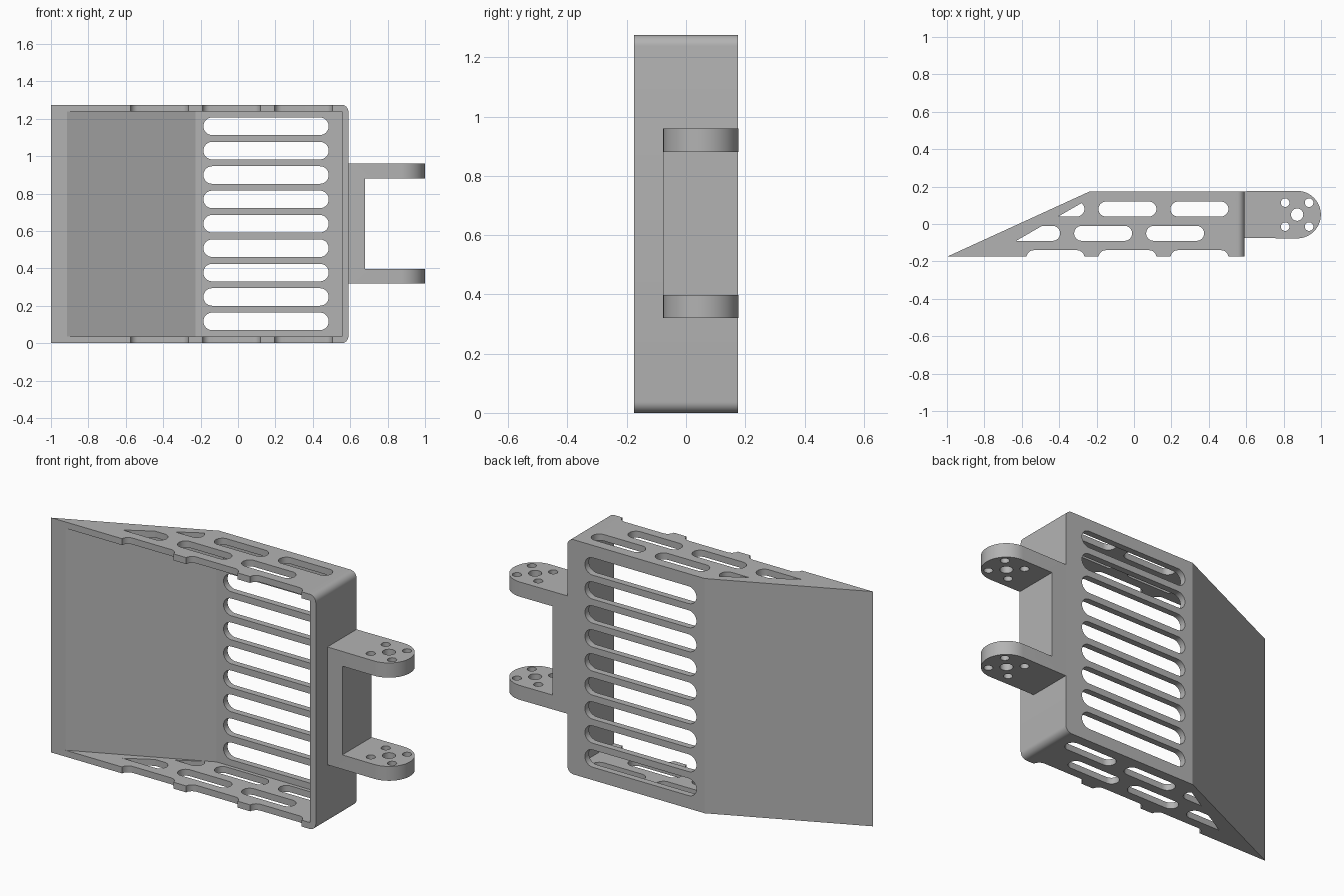
import bpy, bmesh, math
from mathutils import Vector

cube = bpy.data.objects.get("Cube")
if cube:
    bpy.data.objects.remove(cube, do_unlink=True)

grey = bpy.data.materials.new("matte grey")
grey.use_nodes = True
COLOUR = (0.45, 0.45, 0.45, 1)
grey.diffuse_color = COLOUR
grey.node_tree.nodes["Principled BSDF"].inputs["Base Color"].default_value = COLOUR

H, WALL = 1.275, 0.035          # frame height, wall thickness
FRONT, BACK, SIDE = -0.175, 0.175, 0.59


def prism(bm, pts, lo, hi, axis="z"):
    """Extrude a 2D outline along z (outline in xy) or y (outline in xz)."""
    place = (lambda p, d: (p[0], p[1], d)) if axis == "z" else (lambda p, d: (p[0], d, p[1]))
    face = bm.faces.new([bm.verts.new(place(p, lo)) for p in pts])
    ext = bmesh.ops.extrude_face_region(bm, geom=[face])["geom"]
    move = Vector(place((0, 0), hi - lo))
    bmesh.ops.translate(bm, vec=move, verts=[g for g in ext if isinstance(g, bmesh.types.BMVert)])
    bmesh.ops.recalc_face_normals(bm, faces=bm.faces)


def arc(cx, cy, r, start, end, n):
    return [(cx + r * math.cos(a), cy + r * math.sin(a))
            for a in (math.radians(start + (end - start) * i / n) for i in range(n + 1))]


def slot(x0, x1, c, r):
    return arc(x1 - r, c, r, -90, 90, 16) + arc(x0 + r, c, r, 90, 270, 16)


def circle(cx, cy, r):
    return arc(cx, cy, r, 0, 360, 32)[:-1]


def clip(pts):
    """Keep the part of an outline below the slanted rib line."""
    dist = lambda p: 0.04 + math.tan(math.radians(30)) * (p[0] + 0.405) - p[1]
    out = []
    for a, b in zip(pts, pts[1:] + pts[:1]):
        da, db = dist(a), dist(b)
        if da >= 0:
            out.append(a)
        if da * db < 0:
            t = da / (da - db)
            out.append((a[0] + t * (b[0] - a[0]), a[1] + t * (b[1] - a[1])))
    return out


def make(name, bm):
    mesh = bpy.data.meshes.new(name)
    bm.to_mesh(mesh)
    bm.free()
    mesh.materials.append(grey)
    ob = bpy.data.objects.new(name, mesh)
    bpy.context.collection.objects.link(ob)
    return ob


def activate(ob):
    bpy.ops.object.select_all(action="DESELECT")
    ob.select_set(True)
    bpy.context.view_layer.objects.active = ob


def cut(ob, bm):
    cutter = make("cutter", bm)
    cutter.hide_render = True
    mod = ob.modifiers.new("cut", "BOOLEAN")
    mod.operation, mod.solver, mod.object = "DIFFERENCE", "EXACT", cutter
    activate(ob)
    bpy.ops.object.modifier_apply(modifier=mod.name)
    bpy.data.objects.remove(cutter, do_unlink=True)


def finish(ob):
    activate(ob)
    bpy.ops.object.shade_smooth_by_angle(angle=math.radians(20))


# Frame: wedge-ended tray with two rounded long edges
bm = bmesh.new()
prism(bm, [(-1, FRONT), (SIDE, FRONT), (SIDE, BACK), (-0.235, BACK)], 0, H)
rounded = [e for e in bm.edges
           if all(abs(v.co.x - SIDE) < 1e-4 for v in e.verts)
           and abs(e.verts[0].co.z - e.verts[1].co.z) < 1e-4]
bmesh.ops.bevel(bm, geom=rounded, offset=0.037, segments=8, profile=0.5, affect="EDGES")
frame = make("frame", bm)

# Hollow, open at the front
slope = (-0.235 + 1) / (BACK - FRONT)
inner_back = BACK - WALL
open_y = FRONT - 0.1
bm = bmesh.new()
prism(bm, [(-0.915 - 0.1 * slope, open_y), (SIDE - WALL, open_y), (SIDE - WALL, inner_back),
           (-0.915 + (inner_back - FRONT) * slope, inner_back)], WALL, H - WALL)
cut(frame, bm)

# Vent slots: back wall, then staggered rows through both end walls
bm = bmesh.new()
for i in range(9):
    prism(bm, slot(-0.185, 0.485, 0.117 + 0.1304 * i, 0.047), 0.13, 0.3, "y")
for row_y, first_x in ((0.08, -0.575), (-0.05, -0.705), (-0.18, -0.575)):
    for i in range(3):
        x = first_x + 0.385 * i
        outline = slot(x, x + 0.31, row_y, 0.04)
        prism(bm, clip(outline) if row_y > -0.1 else outline, -0.1, H + 0.1)
cut(frame, bm)
finish(frame)

# Hinge bracket: round-ended block with the middle removed to leave two lugs
HX, HY = 0.872, 0.05
bm = bmesh.new()
prism(bm, [(SIDE, HY - 0.125)] + arc(HX, HY, 0.127, -90, 90, 32)[0:] + [(SIDE, BACK)], 0.32, 0.96)
bracket = make("hinge_bracket", bm)
bm = bmesh.new()
prism(bm, [(0.68, -0.3), (1.2, -0.3), (1.2, 0.4), (0.68, 0.4)], 0.398, 0.88)
cut(bracket, bm)

# Pivot hole and four screw holes
bm = bmesh.new()
prism(bm, circle(HX, HY, 0.033), 0.2, 1.1)
for sx in (-1, 1):
    for sy in (-1, 1):
        prism(bm, circle(HX + 0.064 * sx, HY + 0.064 * sy, 0.023), 0.2, 1.1)
cut(bracket, bm)
finish(bracket)
